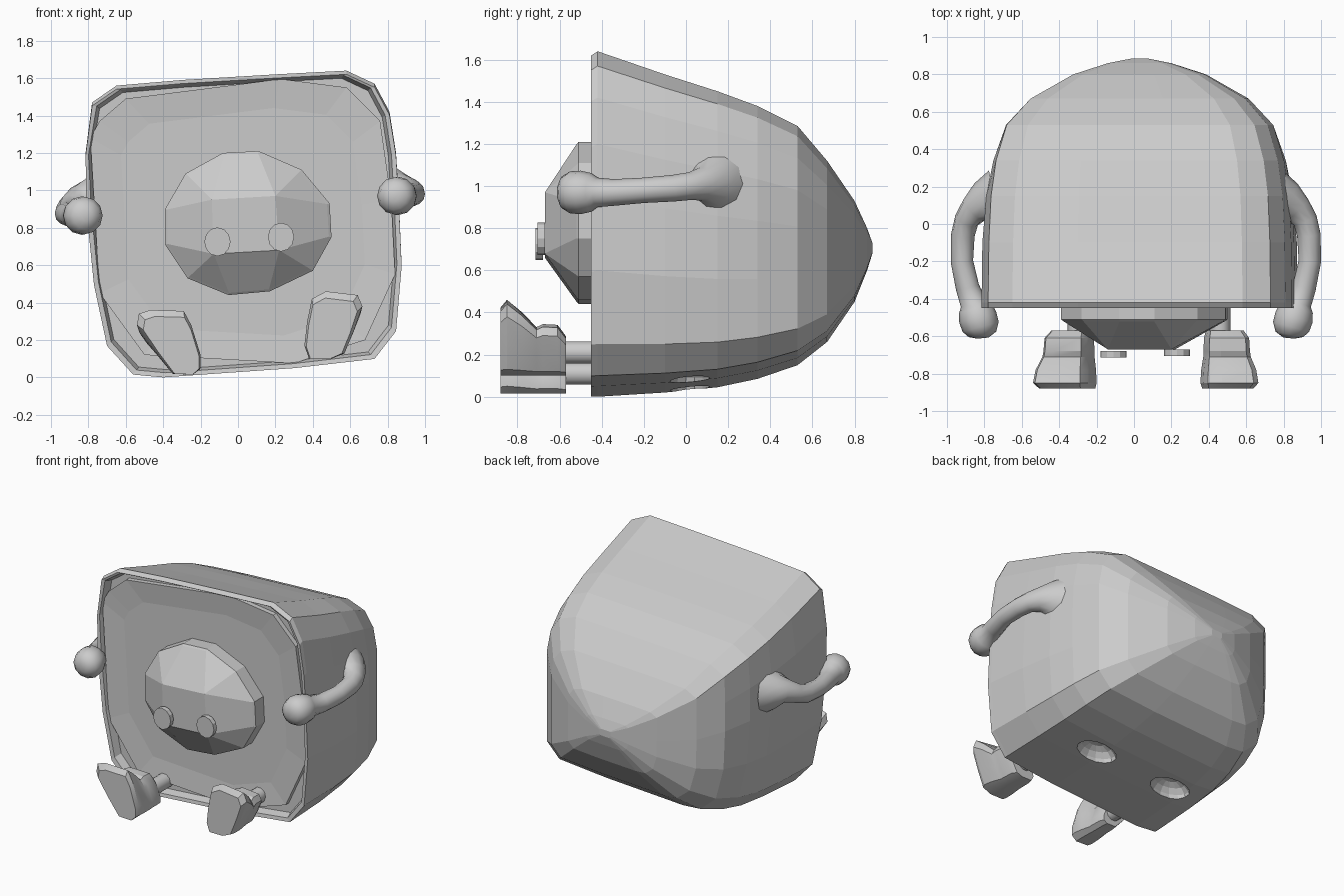
import bpy, bmesh, math
from mathutils import Vector

if "Cube" in bpy.data.objects:
    bpy.data.objects.remove(bpy.data.objects["Cube"], do_unlink=True)

GREY = (0.6, 0.6, 0.6, 1)
mat = bpy.data.materials.new("plain grey")
mat.use_nodes = True
mat.diffuse_color = GREY
mat.node_tree.nodes["Principled BSDF"].inputs["Base Color"].default_value = GREY


def loft(name, rings, smooth=None):
    """Skin a list of equal-length rings and cap both ends."""
    bm = bmesh.new()
    rows = [[bm.verts.new(p) for p in ring] for ring in rings]
    n = len(rows[0])
    for a, b in zip(rows, rows[1:]):
        for i in range(n):
            j = (i + 1) % n
            bm.faces.new((a[i], a[j], b[j], b[i]))
    bm.faces.new(rows[0])
    bm.faces.new(rows[-1])
    bmesh.ops.remove_doubles(bm, verts=bm.verts, dist=0.0005)
    bmesh.ops.recalc_face_normals(bm, faces=bm.faces)
    me = bpy.data.meshes.new(name)
    bm.to_mesh(me)
    bm.free()
    me.materials.append(mat)
    ob = bpy.data.objects.new(name, me)
    bpy.context.collection.objects.link(ob)
    if smooth:
        bpy.ops.object.select_all(action="DESELECT")
        ob.select_set(True)
        bpy.context.view_layer.objects.active = ob
        bpy.ops.object.shade_smooth_by_angle(angle=math.radians(smooth))
    return ob


def tube(name, path, sides=10, smooth=None):
    """Round limb through (x, y, z, radius) stations."""
    pts = [Vector(p[:3]) for p in path]
    rings = []
    for i, p in enumerate(pts):
        d = (pts[min(i + 1, len(pts) - 1)] - pts[max(i - 1, 0)]).normalized()
        u = d.cross(Vector((0, 0, 1))).normalized()
        v = u.cross(d)
        angles = [math.tau * k / sides for k in range(sides)]
        rings.append([p + path[i][3] * (u * math.cos(a) + v * math.sin(a)) for a in angles])
    return loft(name, rings, smooth)


CX, CZ = 0.03, 0.82


def scaled(points, s, y):
    return [(CX + (x - CX) * s, y, CZ + (z - CZ) * s) for x, z in points]


# Body: slightly tilted rounded square, tapering to a blunt point at the back
outline = [(-.78, 1.47), (-.65, 1.56), (-.3, 1.59), (.2, 1.62), (.58, 1.64), (.73, 1.57),
           (.81, 1.42), (.845, 1.2), (.86, .95), (.875, .6), (.845, .25), (.73, .1),
           (.3, .05), (-.4, 0), (-.56, .015), (-.7, .17), (-.77, .5), (-.81, .9), (-.825, 1.2)]
stations = [(-.45, 1, 0, 1.62), (-.42, 1, 0, 1.64), (-.1, .995, .02, 1.53),
            (.15, .97, .045, 1.45), (.34, .925, .085, 1.38), (.53, .845, .15, 1.285),
            (.67, .69, .26, 1.12), (.80, .42, .45, .93), (.86, .2, .6, .8),
            (.885, .05, .68, .73)]
rings = [scaled(outline, .95, -.39), scaled(outline, .97, -.445)]
for y, sx, lo, hi in stations:
    back = max(0, y) * .6
    ring = []
    for x, z in outline:
        # the flanks straighten toward the back
        wide = max(-.845, min(.845, (x - CX) * (1 + .12 * back)))
        ring.append((CX + wide * sx, y, lo + z / 1.64 * (hi - lo)))
    rings.append(ring)
body = loft("body", rings)

# Face panel: corners cut away inside the rim
panel = [(-.79, 1.28), (-.74, 1.37), (-.6, 1.49), (.23, 1.595), (.58, 1.55), (.76, 1.37),
         (.82, .95), (.84, .55), (.68, .2), (.3, .075), (-.5, .12), (-.74, .45)]
loft("face_panel", [scaled(panel, 1, -.38), scaled(panel, 1, -.425), scaled(panel, .8, -.41)])

# Shallow sockets in the underside
for x, z in ((.34, .05), (-.29, .01)):
    bpy.ops.mesh.primitive_uv_sphere_add(segments=14, ring_count=8, location=(x, .02, z))
    cutter = bpy.context.object
    cutter.name = "socket_cutter"
    cutter.scale = (.16, .1, .11)
    cutter.hide_render = True
    cutter.data.materials.append(mat)
    mod = body.modifiers.new("socket", "BOOLEAN")
    mod.operation = "DIFFERENCE"
    mod.solver = "EXACT"
    mod.object = cutter
    bpy.context.view_layer.objects.active = body
    bpy.ops.object.modifier_apply(modifier=mod.name)
    bpy.data.objects.remove(cutter, do_unlink=True)

# Snout: twelve-sided collar faceting down to a square plate
collar = [(-.39, .9), (-.28, 1.09), (-.08, 1.2), (.11, 1.21), (.34, 1.11), (.49, .93),
          (.5, .75), (.4, .57), (.17, .46), (-.05, .44), (-.27, .53), (-.39, .71)]
plate = [(-.14, .95), (.2, .97), (.22, .68), (-.13, .66)]
loft("snout", [scaled(collar, 1, -.38), scaled(collar, 1, -.51), scaled(collar, .97, -.52),
               [(plate[i // 3][0], -.67, plate[i // 3][1]) for i in range(12)]])

# Nostrils: thin discs in front of the snout plate
for name, x, y, z in (("right_nostril", -.11, -.715, .725), ("left_nostril", .23, -.705, .75)):
    loft(name, [[(x + .07 * math.cos(a), y + d, z + .077 * math.sin(a))
                 for a in (math.tau * k / 12 for k in range(12))] for d in (0, .035)])

# Arms: flared shoulder, thin bent arm, rounded hand
arm = [(.76, .12, .02, .17), (.83, .105, .02, .12), (.875, .075, .02, .08),
       (.915, .02, .01, .066), (.935, -.06, 0, .063), (.94, -.2, -.01, .06),
       (.91, -.34, -.02, .063), (.88, -.42, -.02, .07), (.868, -.45, -.02, .092),
       (.855, -.5, -.02, .103), (.84, -.55, -.02, .1), (.83, -.59, -.02, .075),
       (.828, -.61, -.02, .03)]
tube("left_arm", [(x, y, .99 + z, r) for x, y, z, r in arm], 12, 40)
tube("right_arm", [(.02 - x, y, .885 + z * (3 if z > 0 else 1), r) for x, y, z, r in arm], 12, 40)

# Feet: soles face forward, toes up and outward; each on a short leg
soles = {
    "left": [(.38, .1), (.355, .17), (.37, .3), (.395, .42), (.47, .46), (.64, .44),
             (.665, .38), (.62, .25), (.57, .13), (.5, .1)],
    "right": [(-.35, .02), (-.45, .15), (-.54, .28), (-.53, .34), (-.47, .36), (-.29, .355),
              (-.25, .28), (-.2, .12), (-.2, .05), (-.24, .015)]}
heels = {"left": (.44, .1), "right": (-.26, .015)}
legs = {"left": (.46, .21), "right": (-.3, .11)}
sections = [(-.88, .88, .9), (-.85, 1, 1), (-.78, .95, .84), (-.71, .82, .64),
            (-.68, .8, .68), (-.61, .78, .67), (-.57, .65, .52)]
for side, sole in soles.items():
    px, pz = heels[side]
    loft(side + "_foot", [[(px + (x - px) * sx, y, pz + (z - pz) * sz) for x, z in sole]
                          for y, sx, sz in sections], 25)
    lx, lz = legs[side]
    tube(side + "_leg", [(lx, -.36, lz, .055), (lx, -.62, lz, .055)], 10, 40)
